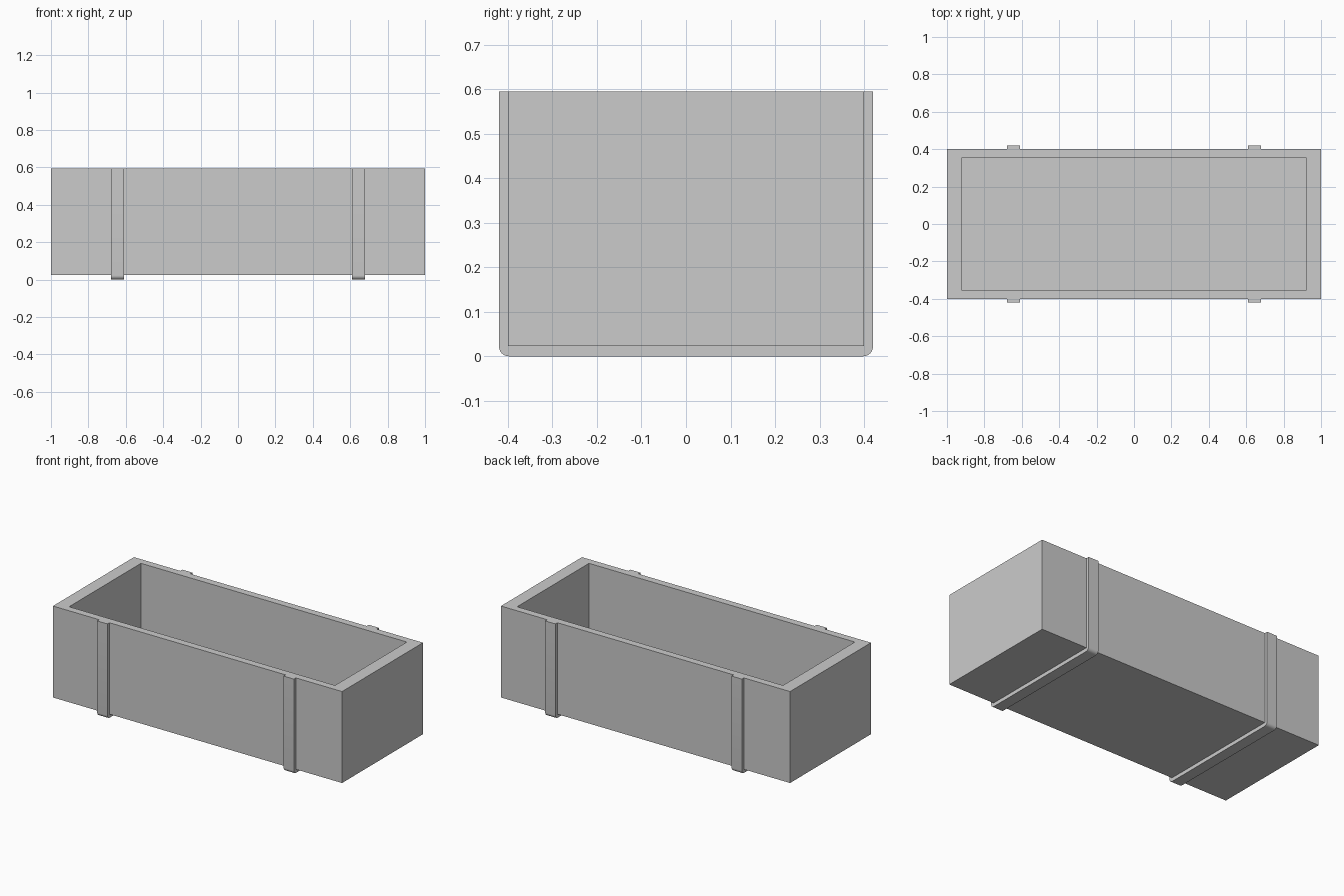
import bpy, bmesh, math

if "Cube" in bpy.data.objects:
    bpy.data.objects.remove(bpy.data.objects["Cube"])

TOP, BOTTOM = 0.595, 0.023
FLOOR = 0.065


def make_object(name, bm):
    bmesh.ops.recalc_face_normals(bm, faces=bm.faces[:])
    mesh = bpy.data.meshes.new(name)
    bm.to_mesh(mesh)
    bm.free()
    obj = bpy.data.objects.new(name, mesh)
    bpy.context.collection.objects.link(obj)
    return obj


def ring(bm, hx, hy, z):
    return [bm.verts.new((sx * hx, sy * hy, z))
            for sx, sy in ((-1, -1), (1, -1), (1, 1), (-1, 1))]


# Open trough: outer walls, flat rim, inner walls and floor
bm = bmesh.new()
rings = [ring(bm, 1.0, 0.4, BOTTOM), ring(bm, 1.0, 0.4, TOP),
         ring(bm, 0.92, 0.355, TOP), ring(bm, 0.92, 0.355, FLOOR)]
for a, b in zip(rings, rings[1:]):
    for i in range(4):
        j = (i + 1) % 4
        bm.faces.new((a[i], a[j], b[j], b[i]))
bm.faces.new(rings[0])
bm.faces.new(rings[-1])
make_object("trough", bm)


# U-shaped strap wrapping the sides and underside, rounded bottom corners
def strap(name, cx, width=0.07, outer=0.42, inner=0.4, radius=0.022, steps=6):
    half = [(outer, TOP)]
    for i in range(steps + 1):
        t = math.pi / 2 * i / steps
        half.append((outer - radius + radius * math.cos(t),
                     radius - radius * math.sin(t)))
    outside = half + [(-y, z) for y, z in reversed(half)]
    inside = [(-inner, TOP), (-inner, BOTTOM), (inner, BOTTOM), (inner, TOP)]
    bm = bmesh.new()
    face = bm.faces.new([bm.verts.new((cx - width / 2, y, z))
                         for y, z in outside + inside])
    ext = bmesh.ops.extrude_face_region(bm, geom=[face], use_keep_orig=True)
    moved = [v for v in ext["geom"] if isinstance(v, bmesh.types.BMVert)]
    bmesh.ops.translate(bm, verts=moved, vec=(width, 0, 0))
    obj = make_object(name, bm)
    bpy.ops.object.select_all(action='DESELECT')
    obj.select_set(True)
    bpy.context.view_layer.objects.active = obj
    bpy.ops.object.shade_smooth_by_angle(angle=math.radians(30))


for side, cx in (("left", -0.645), ("right", 0.645)):
    strap(side + "_strap", cx)
